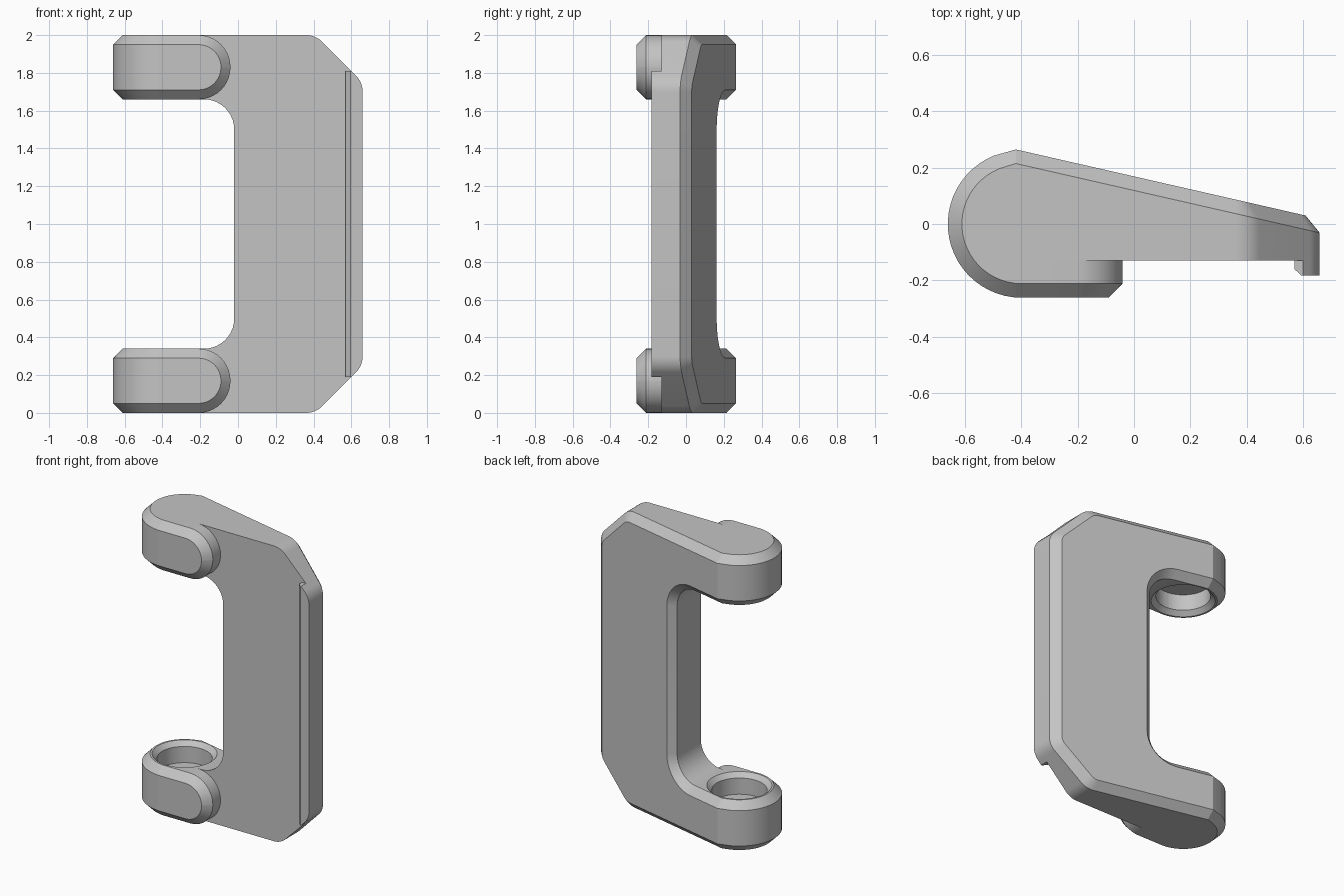
import bpy
import bmesh
from math import cos, sin, tan, pi, radians, sqrt
from mathutils import Vector

cube = bpy.data.objects.get("Cube")
if cube:
    bpy.data.objects.remove(cube, do_unlink=True)

GREY = 0.55
CHAMFER = 0.05
JOIN_X = -0.42      # where the arms meet the round knuckles
FRONT_Y = -0.13     # front face of the plate
PAD_Y = -0.262      # front face of the pads
ARM = 0.34          # arm height
PIVOT_X = -0.40
RADIUS = 0.262

grey = bpy.data.materials.new("plain grey")
grey.use_nodes = True
grey.diffuse_color = (GREY, GREY, GREY, 1)
grey.node_tree.nodes["Principled BSDF"].inputs["Base Color"].default_value = (GREY, GREY, GREY, 1)


def rounded(corners, steps=10):
    """Outline from (x, z, tangent length) corners; zero keeps a corner sharp."""
    out = []
    for i, (x, z, t) in enumerate(corners):
        p = Vector((x, z))
        if not t:
            out.append(p)
            continue
        u = (Vector(corners[i - 1][:2]) - p).normalized()
        v = (Vector(corners[(i + 1) % len(corners)][:2]) - p).normalized()
        r = t * tan(u.angle(v) / 2)
        c = p + (u + v).normalized() * sqrt(t * t + r * r)
        a, b = p + u * t - c, p + v * t - c
        total = a.angle(b)
        for k in range(steps + 1):
            f = k / steps
            out.append(c + (a * sin((1 - f) * total) + b * sin(f * total)) / sin(total))
    return out


def inset(points, d):
    """Mitred inset that leaves the joining end in place."""
    n = len(points)
    area = sum(points[i - 1].x * points[i].y - points[i].x * points[i - 1].y for i in range(n))
    side = 1 if area > 0 else -1
    out = []
    for i, p in enumerate(points):
        e1 = (p - points[i - 1]).normalized()
        e2 = (points[(i + 1) % n] - p).normalized()
        n1 = Vector((-e1.y, e1.x)) * side
        n2 = Vector((-e2.y, e2.x)) * side
        q = p + (n1 + n2) * d / (1 + n1.dot(n2))
        if abs(p.x - JOIN_X) < 1e-5:
            q.x = JOIN_X
        out.append(q)
    return out


def loft(name, loops, mirrored=False):
    """Closed solid through matching loops, with its origin at mid height."""
    bm = bmesh.new()
    rings = [[bm.verts.new((x, y, z - 1)) for x, y, z in loop] for loop in loops]
    n = len(rings[0])
    for a, b in zip(rings, rings[1:]):
        for i in range(n):
            j = (i + 1) % n
            bm.faces.new((a[i], a[j], b[j], b[i]))
    bm.faces.new(rings[0])
    bm.faces.new(rings[-1])
    bmesh.ops.recalc_face_normals(bm, faces=bm.faces)
    mesh = bpy.data.meshes.new(name)
    bm.to_mesh(mesh)
    bm.free()
    mesh.materials.append(grey)
    obj = bpy.data.objects.new(name, mesh)
    obj.location.z = 1
    bpy.context.collection.objects.link(obj)
    if mirrored:
        mod = obj.modifiers.new("mirror", 'MIRROR')
        mod.use_axis = (False, False, True)
    return obj


def upright(points, y):
    """Place a front outline at depth y, a number or a function of x."""
    return [(p.x, y(p.x) if callable(y) else y, p.y) for p in points]


def both_halves(corners):
    return corners + [(x, 2 - z, t) for x, z, t in reversed(corners)]


def back(x):
    return 0.265 - 0.228 * (x - JOIN_X)


# C-shaped plate with a sloping, chamfered back
outline = rounded(both_halves([
    (-0.02, ARM, 0.16), (JOIN_X, ARM, 0), (JOIN_X, 0, 0),
    (0.41, 0, 0.05), (0.66, 0.25, 0.05)]))
plate = loft("plate", [
    upright(outline, FRONT_Y),
    upright(outline, lambda x: back(x) - CHAMFER),
    upright(inset(outline, CHAMFER), back)])

# Lip along the free edge, chamfered on its inner side
lip_outline = rounded(both_halves([(0.57, 0.19, 0), (0.60, 0.19, 0), (0.66, 0.25, 0.05)]))
lip_front = [Vector((max(p.x, 0.595), p.y)) for p in lip_outline]
lip = loft("edge_lip", [
    upright(lip_outline, FRONT_Y), upright(lip_outline, -0.16), upright(lip_front, -0.183)])

# Front pads with a round inner end
pad_outline = rounded([
    (JOIN_X, 0, 0), (-0.04, 0, 0.169), (-0.04, ARM, 0.169), (JOIN_X, ARM, 0)])
pads = loft("front_pads", [
    upright(pad_outline, FRONT_Y), upright(pad_outline, PAD_Y + CHAMFER),
    upright(inset(pad_outline, CHAMFER), PAD_Y)], mirrored=True)


# Round knuckles, chamfered above and below
def knuckle_loop(z, d):
    r = RADIUS - d
    loop = [(JOIN_X, back(JOIN_X) - d, z)]
    for k in range(25):
        a = radians(112 + (270 - 112) * k / 24)
        loop.append((min(PIVOT_X + r * cos(a), JOIN_X), r * sin(a), z))
    loop[-1] = (JOIN_X, -r, z)
    return loop


knuckles = loft("knuckles", [
    knuckle_loop(0, CHAMFER), knuckle_loop(CHAMFER, 0),
    knuckle_loop(ARM - CHAMFER, 0), knuckle_loop(ARM, CHAMFER)], mirrored=True)


# Blind pivot holes with a countersunk rim
def circle(z, r):
    return [(PIVOT_X + r * cos(2 * pi * k / 40 + 0.03), r * sin(2 * pi * k / 40 + 0.03), z)
            for k in range(40)]


cutter = loft("hole_cutter", [
    circle(0.20, 0.17), circle(0.31, 0.17), circle(0.37, 0.23)], mirrored=True)
cutter.hide_render = True
for obj in (plate, pads, knuckles):
    mod = obj.modifiers.new("pivot hole", 'BOOLEAN')
    mod.operation = 'DIFFERENCE'
    mod.solver = 'EXACT'
    mod.object = cutter

# Apply the modifiers and smooth the rounded faces
for obj in (plate, lip, pads, knuckles):
    bpy.ops.object.select_all(action='DESELECT')
    obj.select_set(True)
    bpy.context.view_layer.objects.active = obj
    bpy.ops.object.convert(target='MESH')
    bpy.ops.object.shade_smooth_by_angle(angle=radians(20))
bpy.data.objects.remove(cutter, do_unlink=True)
